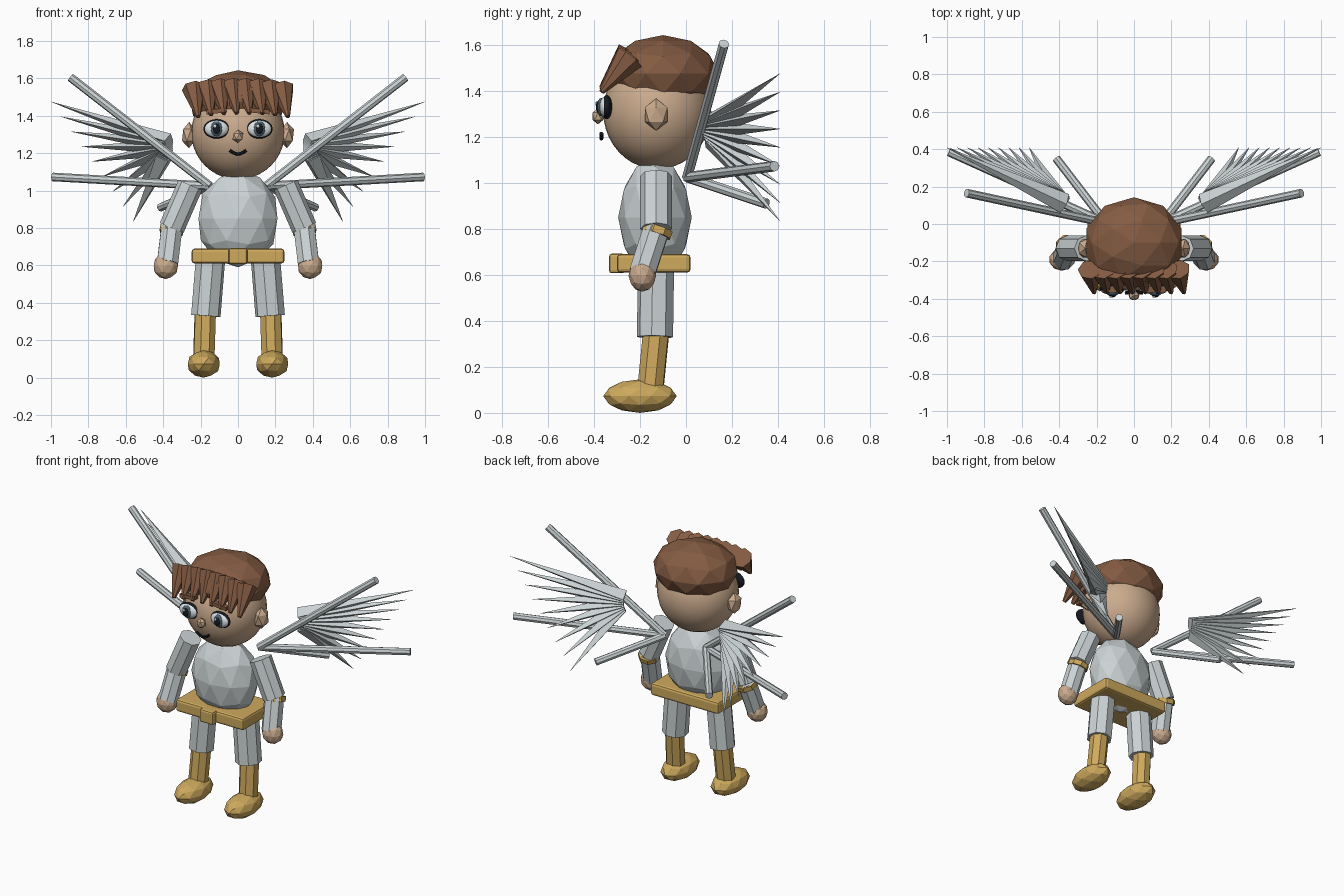
import bpy, bmesh, math
from mathutils import Vector, Matrix

if "Cube" in bpy.data.objects:
    bpy.data.objects.remove(bpy.data.objects["Cube"])


def material(name, rgb):
    m = bpy.data.materials.new(name)
    m.diffuse_color = (*rgb, 1)
    m.use_nodes = True
    m.node_tree.nodes["Principled BSDF"].inputs["Base Color"].default_value = m.diffuse_color
    return m


SILVER = material("pale silver", (0.60, 0.65, 0.66))
SKIN = material("skin", (0.60, 0.41, 0.27))
HAIR = material("brown hair", (0.23, 0.105, 0.055))
GOLD = material("gold", (0.62, 0.40, 0.11))
BLACK = material("black", (0.008, 0.01, 0.014))
WHITE = material("eye white", (0.78, 0.82, 0.84))
IRIS = material("slate iris", (0.07, 0.13, 0.18))


def finish(name, bm, mat, smooth=False):
    me = bpy.data.meshes.new(name)
    bm.to_mesh(me)
    bm.free()
    me.materials.append(mat)
    for p in me.polygons:
        p.use_smooth = smooth
    ob = bpy.data.objects.new(name, me)
    bpy.context.collection.objects.link(ob)
    return ob


def blob(name, loc, radii, mat, level=2):
    """Faceted ellipsoid"""
    bm = bmesh.new()
    bmesh.ops.create_icosphere(bm, subdivisions=level, radius=1,
                               matrix=Matrix.Translation(loc) @ Matrix.Diagonal((*radii, 1)))
    return finish(name, bm, mat)


def ball(name, loc, radii, mat):
    """Smooth ellipsoid"""
    bm = bmesh.new()
    bmesh.ops.create_uvsphere(bm, u_segments=32, v_segments=20, radius=1,
                              matrix=Matrix.Translation(loc) @ Matrix.Diagonal((*radii, 1)))
    return finish(name, bm, mat, True)


def rod(name, a, b, r1, r2, mat, sides=8, flat=1.0):
    """Straight or tapered bar between two points"""
    a, b = Vector(a), Vector(b)
    d = b - a
    turn = d.to_track_quat('Z', 'Y').to_matrix().to_4x4()
    bm = bmesh.new()
    bmesh.ops.create_cone(bm, cap_ends=True, segments=sides, radius1=r1, radius2=r2,
                          depth=d.length,
                          matrix=Matrix.Translation((a + b) / 2) @ turn @ Matrix.Diagonal((1, flat, 1, 1)))
    return finish(name, bm, mat)


def block(name, loc, size, mat, bevel=0.0, tilt=0.0):
    bm = bmesh.new()
    bmesh.ops.create_cube(bm, size=1, matrix=Matrix.Translation(loc)
                          @ Matrix.Rotation(tilt, 4, 'Y') @ Matrix.Diagonal((*size, 1)))
    if bevel:
        bmesh.ops.bevel(bm, geom=bm.edges[:], offset=bevel, segments=2,
                        profile=0.5, affect='EDGES')
    return finish(name, bm, mat)


# Head, hair cap and torso
ball("head", (0, -0.125, 1.31), (0.25, 0.235, 0.25), SKIN)
blob("hair_cap", (0, -0.10, 1.475), (0.268, 0.243, 0.168), HAIR)
blob("torso", (0, -0.135, 0.85), (0.222, 0.16, 0.26), SILVER)
blob("nose", (0, -0.383, 1.29), (0.032, 0.028, 0.035), SKIN, 1)

# Fringe of tapered locks
LOCKS = 8
for i in range(LOCKS):
    t = 2 * i / (LOCKS - 1) - 1
    x = 0.235 * t
    rod(f"fringe_lock_{i}", (x, -0.243, 1.56 - 0.015 * t * t),
        (x + 0.027 + 0.005 * t, -0.367, 1.415 - 0.02 * t * t), 0.066, 0.012, HAIR, 7)

# Smiling mouth
points = [(-0.045, 1.215), (-0.022, 1.2), (0, 1.193), (0.022, 1.2), (0.045, 1.215)]
for i, (p, q) in enumerate(zip(points, points[1:])):
    rod(f"mouth_{i}", (p[0], -0.368, p[1]), (q[0], -0.368, q[1]), 0.009, 0.009, BLACK)

# Belt and buckle
block("belt", (0, -0.14, 0.65), (0.495, 0.32, 0.08), GOLD, 0.015)
block("buckle", (0, -0.30, 0.65), (0.10, 0.07, 0.085), GOLD, 0.012)

for s, side in ((-1, "left"), (1, "right")):
    # Ear, eye and brow
    blob(f"ear_{side}", (s * 0.262, -0.13, 1.297), (0.042, 0.058, 0.07), SKIN, 1)
    ex = s * 0.115
    ball(f"eye_rim_{side}", (ex, -0.345, 1.33), (0.07, 0.024, 0.052), BLACK)
    ball(f"eye_white_{side}", (ex, -0.352, 1.33), (0.063, 0.026, 0.045), WHITE)
    ball(f"iris_{side}", (ex, -0.368, 1.33), (0.032, 0.018, 0.04), IRIS)
    ball(f"pupil_{side}", (ex, -0.378, 1.33), (0.021, 0.014, 0.029), BLACK)
    ball(f"eye_glint_{side}", (ex - 0.008, -0.389, 1.345), (0.008, 0.005, 0.01), WHITE)
    block(f"brow_{side}", (ex, -0.35, 1.425), (0.11, 0.035, 0.024), HAIR, tilt=s * 0.1)

    # Arm
    elbow = (s * 0.355, -0.13, 0.80)
    rod(f"upper_arm_{side}", (s * 0.255, -0.13, 1.03), elbow, 0.069, 0.069, SILVER)
    rod(f"forearm_{side}", (s * 0.353, -0.125, 0.81), (s * 0.377, -0.19, 0.61), 0.061, 0.061, SILVER)
    rod(f"elbow_band_{side}", (s * 0.353, -0.118, 0.805), (s * 0.358, -0.128, 0.775), 0.066, 0.066, GOLD)
    blob(f"hand_{side}", (s * 0.386, -0.19, 0.597), (0.068, 0.06, 0.07), SKIN)

    # Leg, boot and foot
    rod(f"thigh_{side}", (s * 0.145, -0.13, 0.66), (s * 0.172, -0.135, 0.33), 0.08, 0.08, SILVER)
    rod(f"boot_{side}", (s * 0.175, -0.13, 0.35), (s * 0.183, -0.155, 0.10), 0.06, 0.06, GOLD)
    blob(f"foot_{side}", (s * 0.183, -0.20, 0.073), (0.09, 0.16, 0.073), GOLD)

    # Wing struts
    root = (s * 0.15, 0.005, 1.025)
    for n, tip in enumerate(((0.895, 0.165, 1.605), (0.99, 0.385, 1.073), (0.415, 0.35, 0.91))):
        rod(f"wing_strut_{side}_{n}", root, (s * tip[0], tip[1], tip[2]), 0.023, 0.023, SILVER)

    # Fan of pointed feathers
    COUNT = 9
    for i in range(COUNT):
        t = i / (COUNT - 1)
        base = (s * (0.37 + 0.02 * t), 0.11, 1.265 - 0.08 * t)
        tip = (s * (1.0 - 0.44 * t), 0.408, 1.475 - 0.64 * t)
        rod(f"feather_{side}_{i}", base, tip, 0.055, 0.001, SILVER, 4, 0.75)
